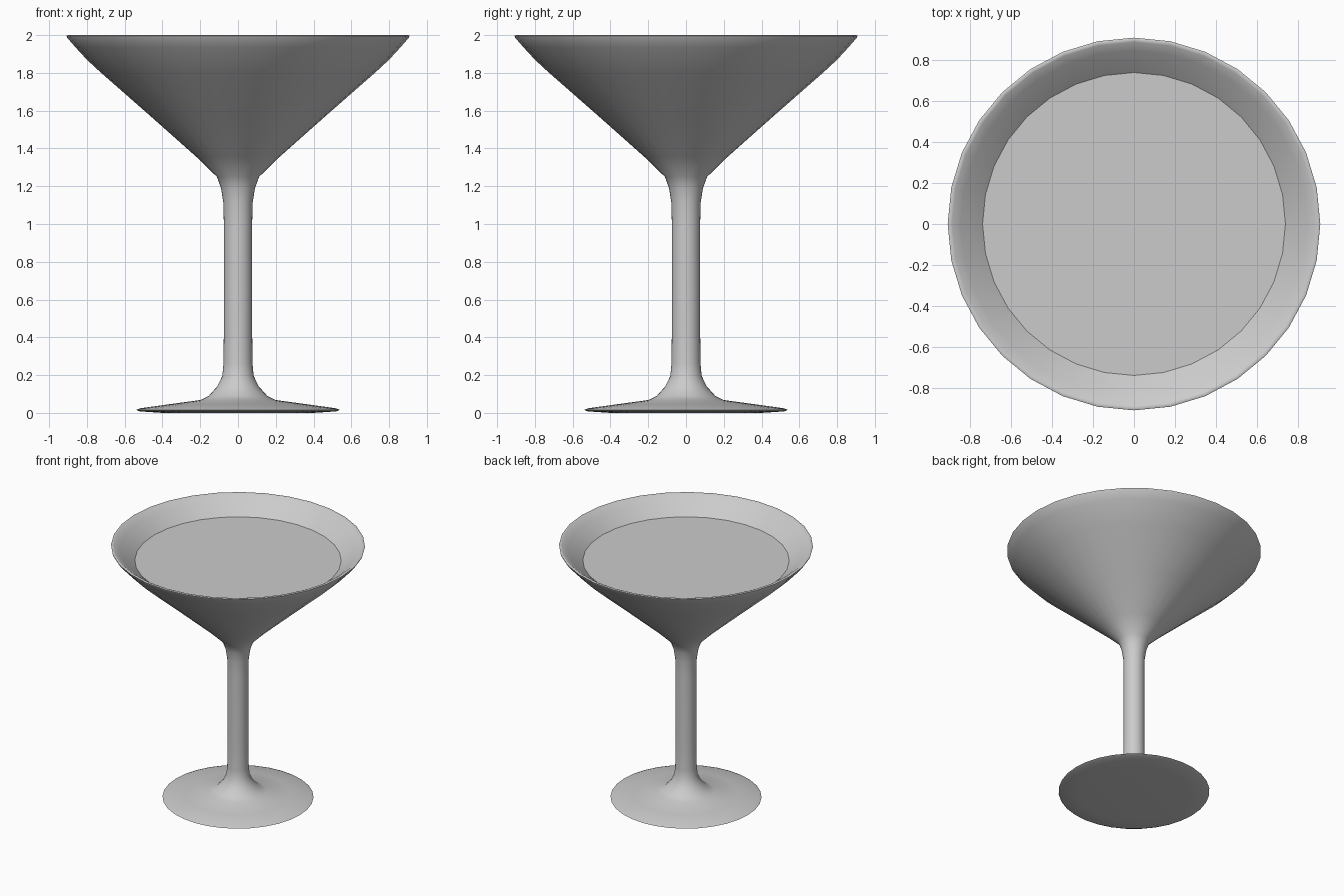
import bpy, bmesh, math

if "Cube" in bpy.data.objects:
    bpy.data.objects.remove(bpy.data.objects["Cube"])

SIDES = 32


def lathe(name, profile, angle):
    """Revolve an (r, z) profile around z; points with r = 0 close the ends."""
    bm = bmesh.new()
    verts = [bm.verts.new((r, 0, z)) for r, z in profile]
    edges = [bm.edges.new(pair) for pair in zip(verts, verts[1:])]
    bmesh.ops.spin(bm, geom=verts + edges, cent=(0, 0, 0), axis=(0, 0, 1),
                   angle=math.tau, steps=SIDES, use_merge=True)
    bmesh.ops.remove_doubles(bm, verts=bm.verts, dist=1e-4)
    bmesh.ops.recalc_face_normals(bm, faces=bm.faces)
    mesh = bpy.data.meshes.new(name)
    bm.to_mesh(mesh)
    bm.free()
    ob = bpy.data.objects.new(name, mesh)
    bpy.context.collection.objects.link(ob)
    bpy.ops.object.select_all(action='DESELECT')
    ob.select_set(True)
    bpy.context.view_layer.objects.active = ob
    bpy.ops.object.shade_smooth_by_angle(angle=math.radians(angle))
    return ob


# Foot, stem and outer wall of the bowl
foot = [(0, 0), (0.40, 0), (0.52, 0.008), (0.54, 0.016), (0.52, 0.024),
        (0.37, 0.045), (0.20, 0.068), (0.155, 0.09), (0.11, 0.14), (0.083, 0.195)]
stem = [(0.077, 0.26), (0.075, 0.43), (0.075, 1.0), (0.077, 1.11),
        (0.09, 1.19), (0.112, 1.25)]
outer = [(0.22, 1.355), (0.47, 1.577), (0.73, 1.805), (0.80, 1.87), (0.86, 1.935)]
# Thin rounded rim, then the inner wall
rim = [(0.905, 1.987), (0.908, 1.996), (0.90, 2.0), (0.887, 1.996)]
inner = [(0.845, 1.965), (0.74, 1.88), (0.46, 1.61), (0.20, 1.38), (0.06, 1.27), (0, 1.25)]
lathe("cocktail_glass", foot + stem + outer + rim + inner, 50)

# Drink filling the bowl
lathe("drink", [(0, 1.88), (0.738, 1.88), (0.456, 1.612), (0.195, 1.385),
                (0.055, 1.275), (0, 1.26)], 30)
